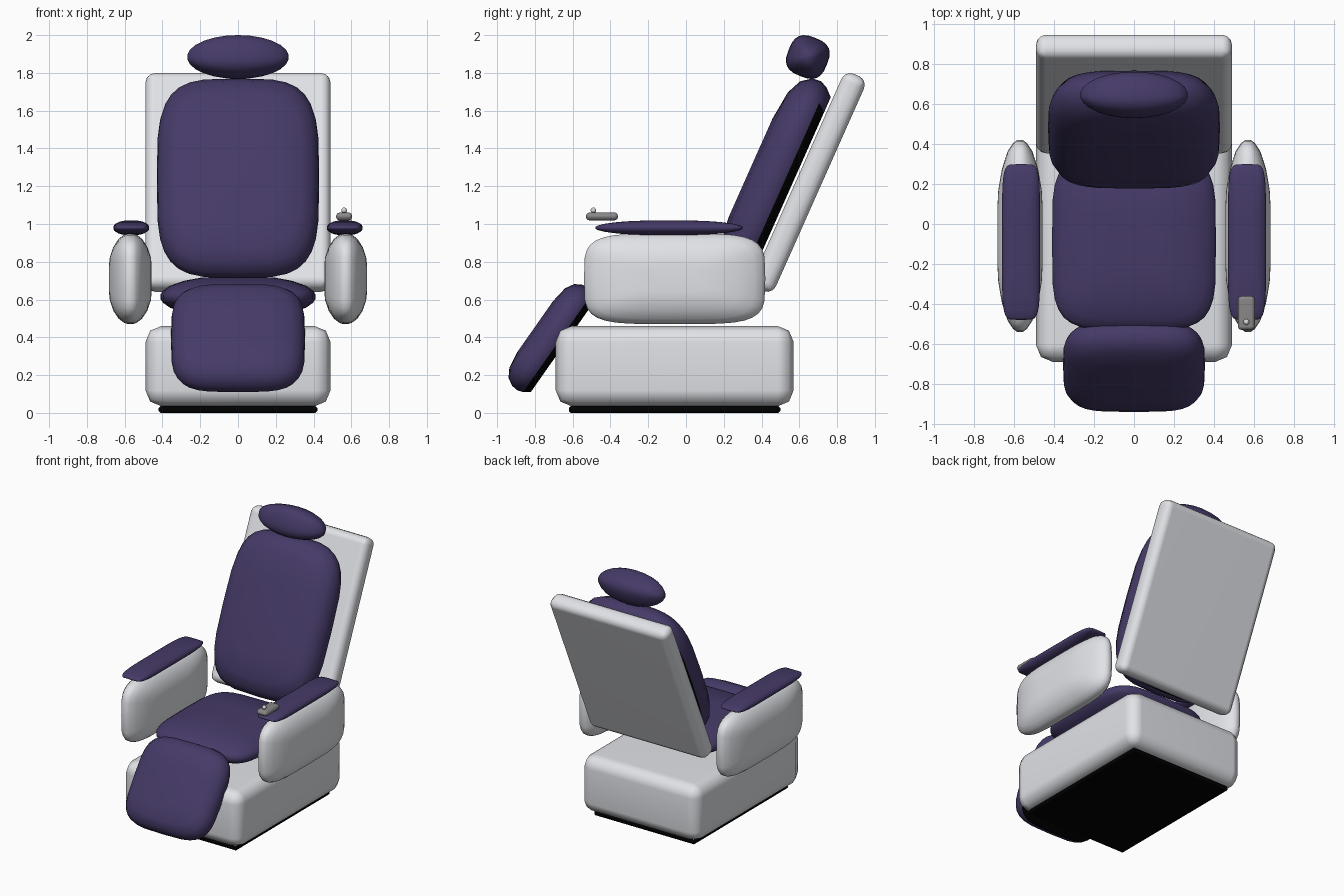
import bpy
import bmesh
from math import radians, sin, cos, pi, sqrt
from mathutils import Matrix, Vector

default = bpy.data.objects.get("Cube")
if default:
    bpy.data.objects.remove(default, do_unlink=True)


def material(name, colour):
    m = bpy.data.materials.new(name)
    m.use_nodes = True
    m.diffuse_color = (*colour, 1)
    bsdf = m.node_tree.nodes["Principled BSDF"]
    bsdf.inputs["Base Color"].default_value = (*colour, 1)
    bsdf.inputs["Roughness"].default_value = 0.6
    return m


SHELL = material("white_shell", (0.75, 0.765, 0.8))
FABRIC = material("purple_upholstery", (0.06, 0.042, 0.136))
BLACK = material("black_backing", (0, 0, 0))
GREY = material("grey_control", (0.25, 0.24, 0.24))
KNOB = material("light_grey_knob", (0.68, 0.68, 0.68))


def finish(bm, name, mats, place, angle):
    bmesh.ops.recalc_face_normals(bm, faces=bm.faces)
    mesh = bpy.data.meshes.new(name)
    bm.to_mesh(mesh)
    bm.free()
    for m in mats:
        mesh.materials.append(m)
    obj = bpy.data.objects.new(name, mesh)
    bpy.context.collection.objects.link(obj)
    obj.matrix_world = place
    bpy.ops.object.select_all(action="DESELECT")
    obj.select_set(True)
    bpy.context.view_layer.objects.active = obj
    bpy.ops.object.shade_smooth_by_angle(angle=radians(angle))
    return obj


def rounded_box(name, size, centre, mat, radius, segments=3, tilt=0):
    bm = bmesh.new()
    bmesh.ops.create_cube(bm, size=1)
    bmesh.ops.scale(bm, vec=size, verts=bm.verts)
    bmesh.ops.bevel(bm, geom=bm.edges[:], offset=radius, segments=segments,
                    profile=0.5, affect="EDGES")
    place = Matrix.Translation(centre) @ Matrix.Rotation(radians(tilt), 4, "X")
    obj = finish(bm, name, [mat], place, 50)
    flat = obj.modifiers.new("flat_sides", "WEIGHTED_NORMAL")
    flat.keep_sharp = True


def power(value, e):
    return abs(value) ** e * (1 if value >= 0 else -1)


def pillow(name, half, centre, rotation, profile, mats, square=4, count=32):
    """Loft squared-off ovals; profile holds (outline scale, height) pairs."""
    bm = bmesh.new()
    rings = []
    for scale, height in profile:
        ring = []
        for i in range(count):
            t = 2 * pi * i / count
            ring.append(bm.verts.new((
                half[0] * scale * power(cos(t), 2 / square),
                half[1] * scale * power(sin(t), 2 / square),
                half[2] * height)))
        rings.append(ring)
    caps = [bm.faces.new(rings[0]), bm.faces.new(rings[-1])]
    for k in range(len(rings) - 1):
        low, high = rings[k], rings[k + 1]
        for i in range(count):
            j = (i + 1) % count
            face = bm.faces.new((low[i], low[j], high[j], high[i]))
            # the backing wraps round the rear rim, except along the top
            below_top = face.calc_center_median().y < 0.8 * half[1]
            if len(mats) > 1 and k == 0 and below_top:
                face.material_index = 1
    if len(mats) > 1:
        caps[0].material_index = 1
    finish(bm, name, mats, Matrix.Translation(centre) @ rotation, 60)


def turn(angle, axis):
    return Matrix.Rotation(radians(angle), 4, axis)


def mirrored(upper):
    return [(s, -h) for s, h in reversed(upper)] + upper


padded = [(0.9, -1), (0.97, -0.63), (1, -0.3), (0.99, 0.1),
          (0.92, 0.55), (0.78, 0.85), (0.5, 1)]
lens = mirrored([(1, 0.12), (0.97, 0.3), (0.88, 0.55), (0.7, 0.8),
                 (0.48, 0.96), (0.3, 1)])
ball = [(sqrt(1 - h * h), h) for h in (sin(radians(a)) for a in range(-84, 85, 14))]

# Base and floor plinth
rounded_box("plinth", (0.84, 1.12, 0.036), (0, -0.06, 0.018), BLACK, 0.01, 1)
rounded_box("base", (0.98, 1.26, 0.425), (0, -0.06, 0.2475), SHELL, 0.085, 2)

# Reclined back
rounded_box("back_shell", (0.98, 0.13, 1.245), (0, 0.65, 1.22), SHELL, 0.05, 3, -24)
pillow("back_cushion", (0.43, 0.57, 0.118), (0, 0.45, 1.25), turn(66, "X"),
       padded, [FABRIC, BLACK], 3.8)
pillow("headrest", (0.109, 0.109, 0.27), (0, 0.645, 1.884),
       turn(-22, "X") @ turn(90, "Y"), ball, [FABRIC], 2.8, 24)

# Seat and leg rest
pillow("seat_cushion", (0.41, 0.44, 0.105), (0, -0.09, 0.615), Matrix(), lens,
       [FABRIC], 4.5)
pillow("leg_rest", (0.355, 0.33, 0.09), (0, -0.725, 0.405), turn(55, "X"),
       padded, [FABRIC, BLACK])

# Arms on both sides
for side, x in (("left", 1), ("right", -1)):
    pillow(side + "_arm_panel", (0.24, 0.48, 0.113), (x * 0.57, -0.06, 0.71),
           turn(90, "Y"), lens, [SHELL], 4.5)
    pillow(side + "_arm_pad", (0.095, 0.39, 0.038), (x * 0.565, -0.09, 0.98),
           Matrix(), lens, [FABRIC], 6)

# Hand control on the left arm
rounded_box("control_box", (0.085, 0.17, 0.042), (0.562, -0.445, 1.04), GREY, 0.018, 2)
for name, radius, z in (("control_stem", 0.006, 1.06), ("control_knob", 0.015, 1.072)):
    bm = bmesh.new()
    if name == "control_stem":
        bmesh.ops.create_cone(bm, cap_ends=True, segments=10, radius1=radius,
                              radius2=radius, depth=0.02)
    else:
        bmesh.ops.create_uvsphere(bm, u_segments=12, v_segments=8, radius=radius)
    finish(bm, name, [KNOB], Matrix.Translation(Vector((0.562, -0.49, z))), 50)
